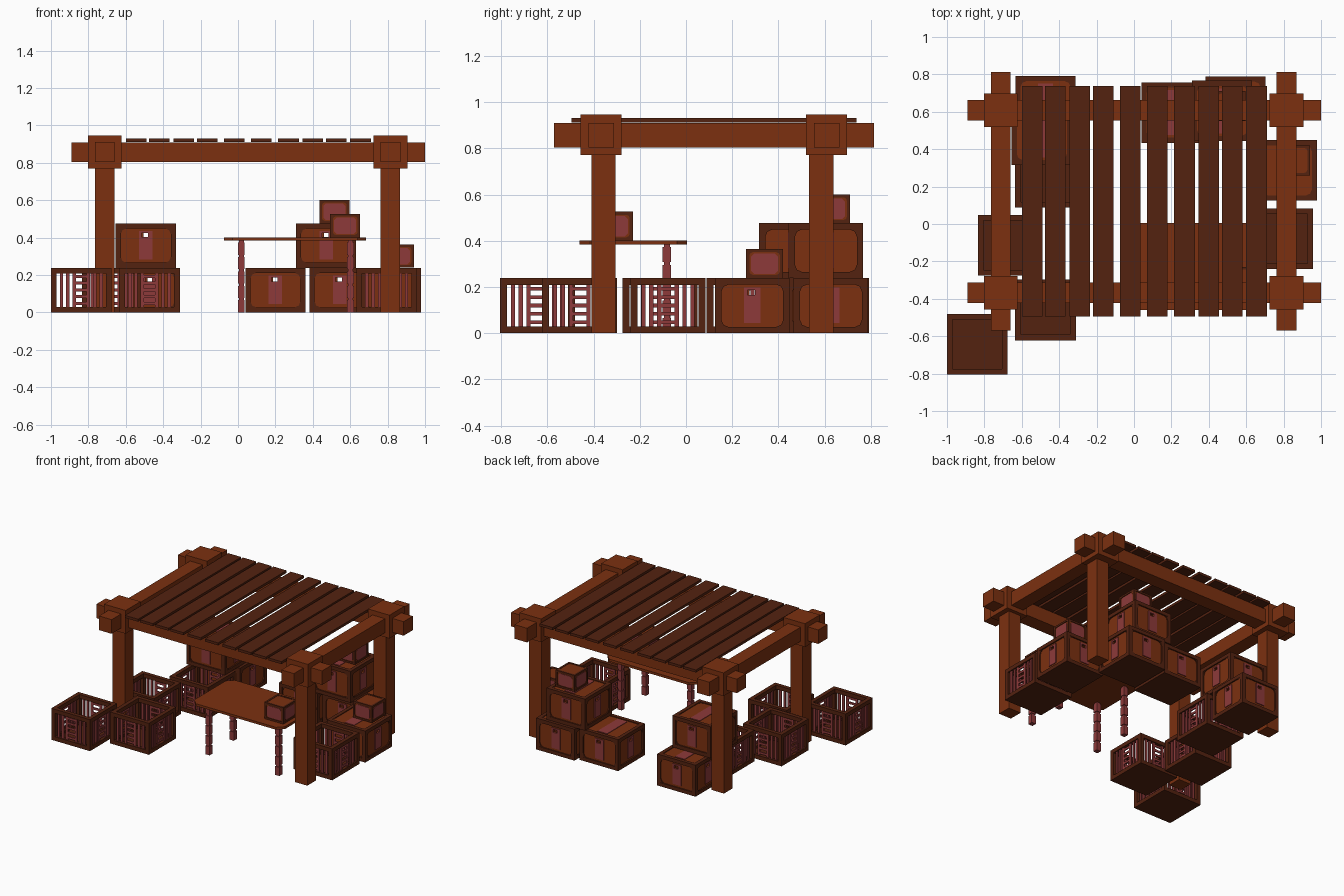
import bpy, bmesh, math
from mathutils import Matrix, Vector

if "Cube" in bpy.data.objects:
    bpy.data.objects.remove(bpy.data.objects["Cube"], do_unlink=True)


def material(name, rgb):
    m = bpy.data.materials.new(name)
    m.diffuse_color = (*rgb, 1)
    m.use_nodes = True
    b = m.node_tree.nodes["Principled BSDF"]
    b.inputs["Base Color"].default_value = (*rgb, 1)
    b.inputs["Roughness"].default_value = 0.9
    return m


MATS = [material("rust_wood", (0.20, 0.030, 0.005)),
        material("dark_wood", (0.088, 0.016, 0.005)),
        material("red_wood", (0.27, 0.042, 0.042))]
RUST, DARK, RED = 0, 1, 2


class Part:
    """Collects coloured blocks and prisms into one object."""

    def __init__(self, name, loc=(0, 0, 0)):
        self.name, self.loc, self.bm = name, loc, bmesh.new()

    def prism(self, pts, y0, y1, mat, m=Matrix()):
        # outline in local x/z, extruded along local y
        n = len(pts)
        a = [self.bm.verts.new(m @ Vector((u, y0, v))) for u, v in pts]
        b = [self.bm.verts.new(m @ Vector((u, y1, v))) for u, v in pts]
        faces = [self.bm.faces.new(a), self.bm.faces.new(b[::-1])]
        for i in range(n):
            j = (i + 1) % n
            faces.append(self.bm.faces.new((a[j], a[i], b[i], b[j])))
        for f in faces:
            f.material_index = mat

    def block(self, x0, x1, y0, y1, z0, z1, mat, m=Matrix()):
        self.prism([(x0, z0), (x1, z0), (x1, z1), (x0, z1)], y0, y1, mat, m)

    def finish(self):
        bmesh.ops.recalc_face_normals(self.bm, faces=self.bm.faces)
        me = bpy.data.meshes.new(self.name)
        self.bm.to_mesh(me)
        self.bm.free()
        for m in MATS:
            me.materials.append(m)
        ob = bpy.data.objects.new(self.name, me)
        ob.location = self.loc
        bpy.context.collection.objects.link(ob)
        return ob


def octagon(u0, u1, v0, v1, c):
    return [(u0 + c, v0), (u1 - c, v0), (u1, v0 + c), (u1, v1 - c),
            (u1 - c, v1), (u0 + c, v1), (u0, v1 - c), (u0, v0 + c)]


def sides(w):
    # local frame of each wall: x along, y inward, z up
    return [Matrix.Rotation(k * math.pi / 2, 4, 'Z') @ Matrix.Translation((0, -w / 2, 0))
            for k in range(4)]


def frame(p, w, h, t):
    # corner posts and rails
    r = w / 2
    for sx in (-1, 1):
        for sy in (-1, 1):
            x, y = sx * (r - t / 2), sy * (r - t / 2)
            p.block(x - t / 2, x + t / 2, y - t / 2, y + t / 2, 0, h, DARK)
    for m in sides(w):
        p.block(-r + t, r - t, 0, t, 0, t, DARK, m)
        p.block(-r + t, r - t, 0, t, h - t, h, DARK, m)


def ring(p, u0, u1, v0, v1, hole, y0, y1, mat, m):
    # rectangular board with a rectangular hand hole
    a, b, c, d = hole
    p.block(u0, u1, y0, y1, v0, c, mat, m)
    p.block(u0, u1, y0, y1, d, v1, mat, m)
    p.block(u0, a, y0, y1, c, d, mat, m)
    p.block(b, u1, y0, y1, c, d, mat, m)


def gussets(p, u, v0, v1, c, d, m):
    # dark cut corners round a panel
    for s in (-1, 1):
        for v, k in ((v0, c), (v1, -c)):
            p.prism([(s * u, v), (s * (u - c), v), (s * (u - c * .3), v + k * .3),
                     (s * u, v + k)], d * 0.3, d, DARK, m)


def closed_box(name, x, y, z, w=0.322, h=0.238, small=False):
    p = Part(name, (x, y, z))
    t = w * 0.085
    d = w * 0.03
    frame(p, w, h, t)
    u = w / 2 - t
    p.block(-u, u, -u, u, 0, t * .5, DARK)
    lid = Matrix.Translation((0, 0, h)) @ Matrix.Rotation(-math.pi / 2, 4, 'X')
    for m in sides(w):
        if small:
            p.block(-u, u, d, 2 * d, t, h - t, RUST, m)
            p.prism(octagon(-u * .88, u * .88, t * 1.3, h - t * 1.4, t), d * .4, d, RED, m)
        else:
            hole = (-.022, .012, .165, .187)
            ring(p, -u, u, t, h - t, hole, d, 2 * d, RUST, m)
            ring(p, -.036, .036, .045, .198, hole, d * .4, d, RED, m)
        gussets(p, u, t, h - t, t * 1.1, d, m)
    # lid panel with its centre strip
    p.block(-u, u, d * .6, d * 1.6, -u, u, RUST, lid)
    if not small:
        p.block(-.04, .04, d * .2, d * .6, -u * .9, u * .9, RED, lid)
    gussets(p, u, -u, u, t * 1.1, d * .6, lid)
    p.finish()


def open_crate(name, x, y, w=0.324, h=0.238, t=0.03):
    p = Part(name, (x, y, 0))
    frame(p, w, h, t)
    u = w / 2 - t
    p.block(-u, u, -u, u, 0, .012, DARK)
    for m in sides(w):
        # upright slats and the central ladder
        for s in (-1, 1):
            for c in (.038, .072, .106):
                p.block(s * c - .009, s * c + .009, .008, .018, t, h - t, RED, m)
        for i in range(5):
            v = t + .018 + i * .036
            p.block(-.029, .029, .010, .018, v - .008, v + .008, RED, m)
    p.finish()


# Pergola: posts, joint blocks and crossing beams
PX = {"left": 0.815, "right": -0.712}
PY = {"front": (-0.357, -0.367), "back": (0.585, 0.608)}
for sx, x in PX.items():
    for sy, (yp, yb) in PY.items():
        p = Part(f"{sy}_{sx}_post", (x, yp, 0))
        p.block(-.052, .052, -.052, .052, 0, .78, RUST)
        p.finish()
        p = Part(f"{sy}_{sx}_joint_block", (x, yb, 0))
        p.block(-.09, .09, -.089, .089, .77, .946, RUST)
        p.finish()
    p = Part(f"{sx}_side_beam", (x, 0, 0))
    p.block(-.0525, .0525, -.57, .813, .803, .91, RUST)
    p.finish()
for sy, (yp, yb) in PY.items():
    p = Part(f"{sy}_beam", (0, yb, 0))
    p.block(-.89, 1.0, -.055, .055, .8035, .9095, RUST)
    p.finish()

# Roof slats
for i, x in enumerate((-.545, -.42, -.29, -.165, -.02, .125, .27, .40, .525, .655)):
    p = Part(f"roof_slat_{i + 1}", (x, 0, 0))
    p.block(-.055, .055, -.495, .738, .911, .93, DARK)
    p.finish()

# Table with cut corners and notched legs
flat = Matrix.Rotation(math.pi / 2, 4, 'X')
p = Part("table_top", (0.305, -0.228, 0))
p.prism(octagon(-.38, .38, -.233, .233, .045), .383, .401, RUST, flat.inverted() @
        Matrix.Scale(-1, 4, (0, 1, 0)))
p.finish()
for i, (x, y) in enumerate([(x, y) for x in (.018, .602) for y in (-.373, -.083)]):
    p = Part(f"table_leg_{i + 1}", (x, y, 0))
    p.block(-.013, .013, -.013, .013, 0, .384, RED)
    for k in range(5):
        p.block(-.018, .018, -.018, .018, k * .077, k * .077 + .065, RED)
    p.finish()

# Open crates
for i, (x, y) in enumerate([(-.838, -.643), (-.473, -.46), (-.673, -.113),
                            (-.473, .25), (.795, -.078)]):
    open_crate(f"open_crate_{i + 1}", x, y)

# Closed boxes, lower and stacked
for i, (x, y, z) in enumerate([(-.473, .63, 0), (-.493, .477, .238), (.2, .595, 0),
                               (.543, .627, 0), (.471, .605, .238), (.817, .287, 0)]):
    closed_box(f"closed_box_{i + 1}", x, y, z)
for i, (x, y, z) in enumerate([(.515, .63, .476), (.573, -.31, .401), (.86, .34, .239)]):
    closed_box(f"small_box_{i + 1}", x, y, z, .16, .125, True)
